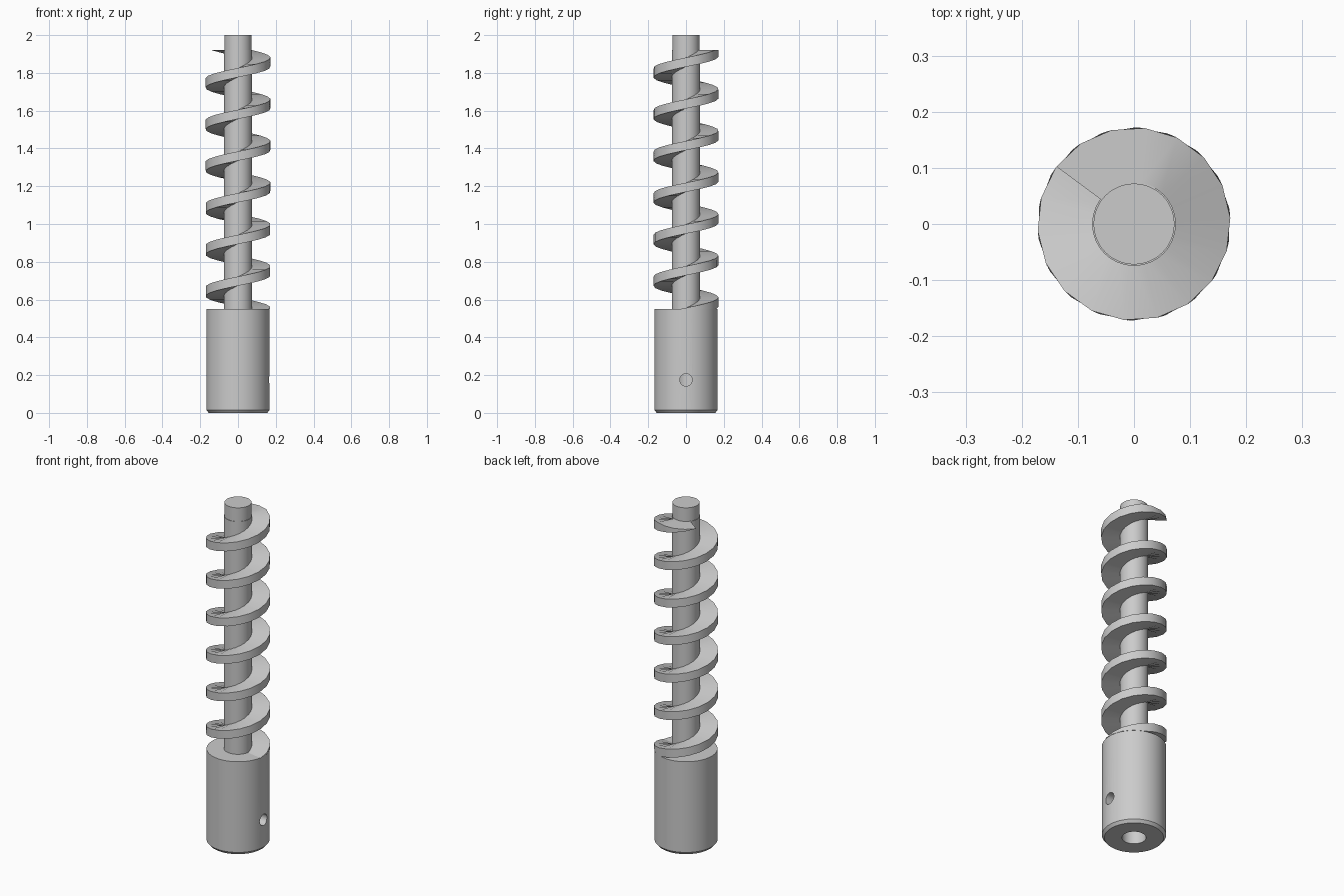
import bpy, bmesh, math
from mathutils import Matrix

cube = bpy.data.objects.get("Cube")
if cube:
    bpy.data.objects.remove(cube, do_unlink=True)

steel = bpy.data.materials.new("grey steel")
steel.use_nodes = True
steel.diffuse_color = (0.6, 0.6, 0.6, 1)
steel.node_tree.nodes["Principled BSDF"].inputs["Base Color"].default_value = (0.6, 0.6, 0.6, 1)


def finish(name, bm):
    bmesh.ops.remove_doubles(bm, verts=bm.verts, dist=1e-5)
    bmesh.ops.recalc_face_normals(bm, faces=bm.faces)
    mesh = bpy.data.meshes.new(name)
    bm.to_mesh(mesh)
    bm.free()
    mesh.materials.append(steel)
    obj = bpy.data.objects.new(name, mesh)
    bpy.context.collection.objects.link(obj)
    return obj


def activate(obj):
    bpy.ops.object.select_all(action='DESELECT')
    obj.select_set(True)
    bpy.context.view_layer.objects.active = obj


def smooth(obj):
    activate(obj)
    bpy.ops.object.shade_smooth_by_angle(angle=math.radians(30))


def lathe(name, profile, steps=64):
    bm = bmesh.new()
    verts = [bm.verts.new((r, 0, z)) for r, z in profile]
    edges = [bm.edges.new(pair) for pair in zip(verts, verts[1:])]
    bmesh.ops.spin(bm, geom=verts + edges, cent=(0, 0, 0), axis=(0, 0, 1),
                   angle=math.tau, steps=steps)
    return finish(name, bm)


BODY_TOP, BLADE_TOP, PITCH = 0.55, 1.92, 0.2208
BODY_R, ROOT_R, BORE_R = 0.168, 0.0745, 0.063

# Socket body with chamfered foot and blind bore
body = lathe("socket_body", [(0, 0.36), (BORE_R, 0.36), (BORE_R, 0), (0.155, 0),
                             (BODY_R, 0.016), (BODY_R, BODY_TOP), (0, BODY_TOP)])

# Pin hole through one wall into the bore
bm = bmesh.new()
bmesh.ops.create_cone(bm, cap_ends=True, segments=32, radius1=0.033, radius2=0.033, depth=0.2,
                      matrix=Matrix.Translation((0.12, 0, 0.175)) @ Matrix.Rotation(math.pi / 2, 4, 'Y'))
cutter = finish("pin_hole_cutter", bm)
cutter.hide_render = True
cut = body.modifiers.new("pin_hole", 'BOOLEAN')
cut.operation = 'DIFFERENCE'
cut.solver = 'EXACT'
cut.object = cutter
activate(body)
bpy.ops.object.modifier_apply(modifier=cut.name)
bpy.data.objects.remove(cutter, do_unlink=True)
smooth(body)

# Stepped centre shaft
smooth(lathe("shaft", [(0, 0.54), (ROOT_R, 0.54), (ROOT_R, BLADE_TOP),
                       (0.072, BLADE_TOP), (0.072, 2), (0, 2)]))

# Screw blade: a ring sector extruded upward with twist
INNER_R, OUTER_R, ARCS = 0.065, 0.172, 4
step = math.radians(20)
end_angle = math.radians(143.5)
layers = round((BLADE_TOP - BODY_TOP) / PITCH * math.tau / step)
bm = bmesh.new()
rings = []
for k in range(layers + 1):
    z = BODY_TOP + (BLADE_TOP - BODY_TOP) * k / layers
    lead = end_angle - (BLADE_TOP - z) / PITCH * math.tau
    angles = [lead - step * (ARCS - i) for i in range(ARCS + 1)]
    outline = [(OUTER_R, a) for a in angles] + [(INNER_R, a) for a in reversed(angles)]
    rings.append([bm.verts.new((r * math.cos(a), r * math.sin(a), z)) for r, a in outline])
count = len(rings[0])
for low, high in zip(rings, rings[1:]):
    for i in range(count):
        j = (i + 1) % count
        if i < ARCS:
            # Outer rim split along its upright diagonal
            bm.faces.new((low[i], low[j], high[i]))
            bm.faces.new((low[j], high[j], high[i]))
        else:
            bm.faces.new((low[i], low[j], high[j], high[i]))
for ring in (rings[0], rings[-1]):
    for i in range(ARCS):
        bm.faces.new((ring[i], ring[i + 1], ring[count - 2 - i], ring[count - 1 - i]))
smooth(finish("screw_blade", bm))
